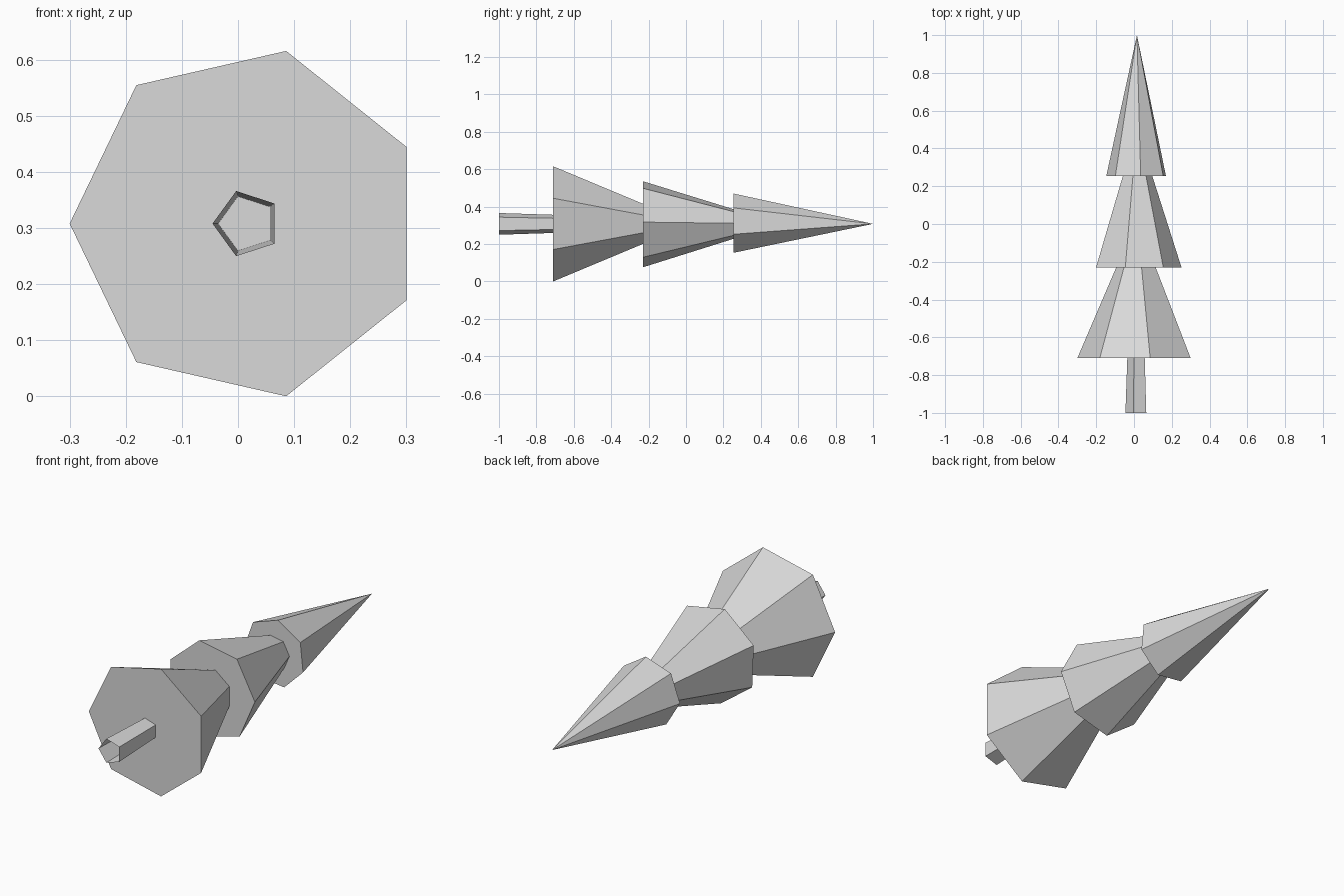
import bpy, bmesh
from math import cos, sin, tau, radians

cube = bpy.data.objects.get("Cube")
if cube:
    bpy.data.objects.remove(cube, do_unlink=True)

# The tree lies along y; its axis passes through this point
AXIS_X, AXIS_Z = 0.0156, 0.3077

grey = bpy.data.materials.new("light_grey")
grey.use_nodes = True
colour = (0.7, 0.7, 0.7, 1)
grey.diffuse_color = colour
grey.node_tree.nodes["Principled BSDF"].inputs["Base Color"].default_value = colour


def ring(bm, sides, radius, y, phase):
    angles = [radians(phase) + tau * i / sides for i in range(sides)]
    return [bm.verts.new((AXIS_X + radius * cos(a), y, AXIS_Z + radius * sin(a)))
            for a in angles]


def tapered(name, sides, phase, y0, r0, y1, r1, capped=True):
    """Flat-sided frustum along y, or a pointed cone when r1 is zero."""
    bm = bmesh.new()
    base = ring(bm, sides, r0, y0, phase)
    if r1:
        end = ring(bm, sides, r1, y1, phase)
    else:
        end = [bm.verts.new((AXIS_X, y1, AXIS_Z))] * sides
    for i in range(sides):
        j = (i + 1) % sides
        corners = [base[i], base[j], end[j], end[i]]
        bm.faces.new(list(dict.fromkeys(corners)))
    if capped:
        bm.faces.new(base)
        if r1:
            bm.faces.new(end)
    bmesh.ops.recalc_face_normals(bm, faces=bm.faces)
    mesh = bpy.data.meshes.new(name)
    bm.to_mesh(mesh)
    bm.free()
    mesh.materials.append(grey)
    obj = bpy.data.objects.new(name, mesh)
    bpy.context.collection.objects.link(obj)
    return obj


# Trunk, an open-ended tube that narrows towards the foliage
tapered("trunk", 5, 180, -1, 0.061, -0.71, 0.051, capped=False)

# Three seven-sided foliage tiers, each twisted a little
tapered("lower_foliage", 7, 180, -0.71, 0.3156, -0.23, 0.11)
tapered("middle_foliage", 7, 2.3, -0.23, 0.236, 0.255, 0.081)
tapered("top_foliage", 7, 31.6, 0.255, 0.163, 1, 0)
